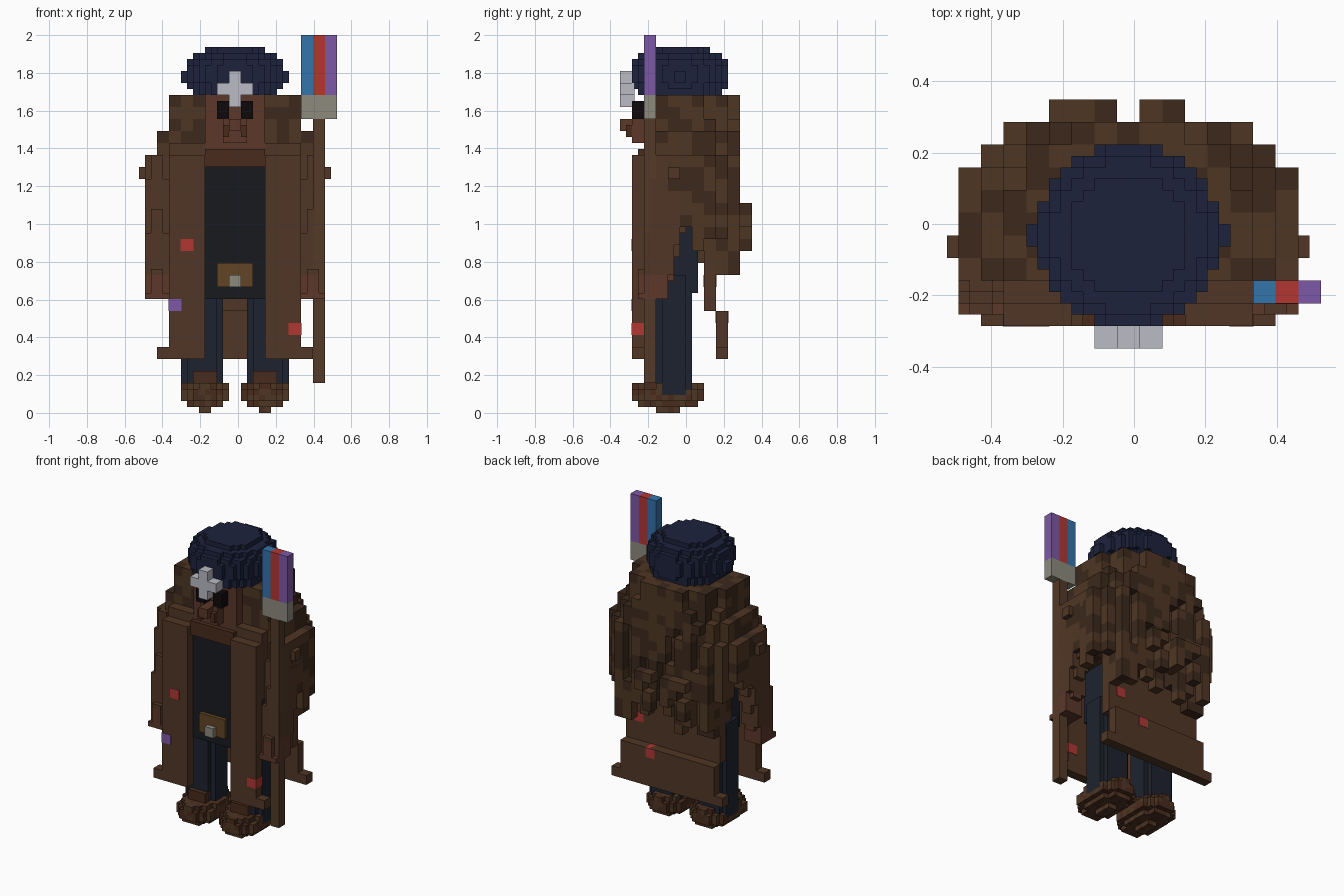
import bpy, bmesh, random
from mathutils import Vector

if "Cube" in bpy.data.objects:
    bpy.data.objects.remove(bpy.data.objects["Cube"])

random.seed(4)
S = 2 / 31.5  # one block


def place(u, v, k):
    """Block grid coordinates to model space."""
    return Vector(((u - 0.25) * S, (v - 0.5) * S, (k + 0.5) * S))


def material(name, r, g, b):
    m = bpy.data.materials.new(name)
    m.diffuse_color = [(c / 255) ** 2.2 for c in (r, g, b)] + [1]
    m.use_nodes = True
    m.node_tree.nodes["Principled BSDF"].inputs["Base Color"].default_value = m.diffuse_color
    return m


COAT = material("coat_brown", 82, 57, 42)
HAIR = material("hair_dark", 62, 45, 34)
HAIR2 = material("hair_light", 80, 57, 40)
SKIN = material("skin", 92, 58, 46)
BOOT = material("boot_brown", 74, 47, 34)
NAVY = material("navy", 34, 39, 62)
SHIRT = material("shirt_black", 31, 32, 36)
TROUSER = material("trouser_slate", 35, 39, 50)
WOOD = material("wood", 84, 60, 44)
DARK = material("eye_black", 22, 18, 20)
SILVER = material("silver", 185, 185, 195)
STONE = material("stone", 140, 138, 125)
BRASS = material("brass", 98, 70, 42)
RED = material("red", 175, 58, 54)
BLUE = material("blue", 55, 115, 170)
PURPLE = material("purple", 125, 88, 165)

FACES = {  # neighbour direction -> corners of that cube side
    (1, 0, 0): ((1, 0, 0), (1, 1, 0), (1, 1, 1), (1, 0, 1)),
    (-1, 0, 0): ((0, 0, 0), (0, 0, 1), (0, 1, 1), (0, 1, 0)),
    (0, 1, 0): ((0, 1, 0), (0, 1, 1), (1, 1, 1), (1, 1, 0)),
    (0, -1, 0): ((0, 0, 0), (1, 0, 0), (1, 0, 1), (0, 0, 1)),
    (0, 0, 1): ((0, 0, 1), (1, 0, 1), (1, 1, 1), (0, 1, 1)),
    (0, 0, -1): ((0, 0, 0), (0, 1, 0), (1, 1, 0), (1, 0, 0)),
}


def voxels(name, inside, lo, count, step, mats):
    """Fill a block region where inside(centre) holds, keeping outer faces only."""
    cells = set()
    for i in range(count[0]):
        for j in range(count[1]):
            for n in range(count[2]):
                c = [lo[a] + (q + 0.5) * step for a, q in enumerate((i, j, n))]
                if inside(*c):
                    cells.add((i, j, n))
    bm = bmesh.new()
    for cell in sorted(cells):
        shade = random.randrange(len(mats))
        for d, corners in FACES.items():
            if tuple(a + b for a, b in zip(cell, d)) in cells:
                continue
            f = bm.faces.new([bm.verts.new(place(*[
                lo[a] + (cell[a] + c[a]) * step for a in range(3)])) for c in corners])
            f.material_index = shade
    bmesh.ops.remove_doubles(bm, verts=bm.verts, dist=1e-4)
    me = bpy.data.meshes.new(name)
    bm.to_mesh(me)
    bm.free()
    for m in mats:
        me.materials.append(m)
    bpy.context.collection.objects.link(bpy.data.objects.new(name, me))


def box(name, u, v, k, mat):
    a, b = place(u[0], v[0], k[0]), place(u[1], v[1], k[1])
    bpy.ops.mesh.primitive_cube_add(size=1, location=(a + b) / 2)
    o = bpy.context.object
    o.name = name
    o.scale = b - a
    o.data.materials.append(mat)


def pair(name, u, v, k, mat):
    box("left_" + name, u, v, k, mat)
    box("right_" + name, (-u[1], -u[0]), v, k, mat)


# beret: rounded layers of half blocks, with a small side bump
LAYERS = [3.75, 3.85, 4.05, 4.05, 4.05, 3.9, 3.35, 2.6]


def in_hat(u, v, k):
    r = LAYERS[int((k - 26) * 2)]
    bump = abs(v) < 0.6 and 27 < k < 28 and abs(u) < 4.5
    return u * u + v * v < r * r or bump


voxels("beret", in_hat, (-4.5, -4.5, 26), (18, 18, 8), 0.5, [NAVY])
box("badge_upright", (-0.5, 0.5), (-5, -3.8), (25, 28), SILVER)
pair("badge_arm", (0.5, 1.5), (-5, -3.8), (26, 27), SILVER)

# head and face
box("head", (-2.5, 2.5), (-3, 2), (21, 26), SKIN)
pair("eye", (0.5, 1.5), (-4, -3), (24, 25.5), DARK)
box("muzzle", (-1, 1), (-4, -3), (22, 24), SKIN)
box("nose", (-0.5, 0.5), (-5, -4), (23, 24), SKIN)
pair("moustache", (0.5, 1), (-4.5, -4), (22.5, 23.5), BOOT)
box("collar", (-2.5, 2.5), (-3.5, 2), (20, 21.5), BOOT)

# long hair: rounded around the head, ragged strands hanging behind
strand_end = {(u, v): random.choice((11, 12, 13, 14, 15))
              for u in range(-8, 9) for v in range(-3, 7)}
gap = {(u, k): random.random() < 0.25 for u in range(-8, 9) for k in range(0, 10)}


def in_hair(u, v, k):
    col, row = round(u), int(v // 1)
    width = 5.5 if k > 23 else 6.5 if k > 21 else 7.5
    if abs(u) > width or k < strand_end[col, row] + (2 if abs(u) > 5 else 0):
        return False
    if v < (-2 if k > 22 else -2 + (22 - k) * 0.35):
        return False
    if v > 5:
        return 13 < k < 17 and col in (-3, -2, -1, 1, 2) and (k + col) % 4 > 1
    power = 2.0 if k > 24 else 2.6  # rounder crown
    if v > 0 and (abs(u) / width) ** power + (v / 5.2) ** power > (1.0 if k > 23 else 1.12):
        return False
    if v > 4 and k < 22 and gap[col, int(k // 3)]:
        return False
    return abs(u) > 2.5 or v > 1


voxels("hair", in_hair, (-7.5, -2, 11), (15, 8, 15), 1, [HAIR, HAIR2])

# torso, belt
box("shirt", (-2.5, 2.5), (-3.1, 1), (9, 20), SHIRT)
box("hips", (-4, 4), (-2.5, 1.5), (9.5, 15), TROUSER)
box("buckle", (-1.5, 1.5), (-3.5, -3), (10, 12), BRASS)
box("buckle_stud", (-0.5, 0.5), (-4, -3.4), (10, 11), STONE)
pair("boot_cuff", (1.5, 3.5), (-2.5, 0.5), (1.5, 3), BOOT)

# legs, boots and arms: rounded half-block columns
for side, s in (("left", 1), ("right", -1)):
    def in_leg(u, v, k, s=s):
        return (abs(u * s - 2.75) / 1.75) ** 3 + (abs(v + 0.5) / 1.5) ** 3 < 1.0

    def in_boot(u, v, k, s=s):
        r = 0.3 if k < 0 else 0.85 if k < 0.5 else 1.07 if k < 1.5 else 0.95
        return ((u * s - 2.5) / 2) ** 2 + ((v + 1) / 3) ** 2 < r * r

    def in_arm(u, v, k, s=s):
        t = (k - 9) / 12  # leans forward from shoulder to hand
        return ((abs(u * s - 6.5) / 1.05) ** 3
                + (abs(v + 2.3 - 2.1 * t) / (1.2 + 0.9 * t)) ** 3 < 1.0)

    c = s * 2.5
    voxels(side + "_leg", in_leg, (c - 2.5, -2.5, 1), (10, 8, 20), 0.5, [TROUSER])
    voxels(side + "_boot", in_boot, (c - 2, -4, -0.5), (8, 12, 5), 0.5, [BOOT, HAIR2])
    voxels(side + "_hand", in_arm, (s * 6.5 - 1.5, -4, 9), (6, 14, 4), 0.5, [SKIN])
    voxels(side + "_sleeve", in_arm, (s * 6.5 - 1.5, -4, 11), (6, 14, 20), 0.5, [COAT])
pair("shoulder_stud", (7.4, 8), (-1, 0), (19, 20), COAT)

# long open coat
pair("coat_front", (2.5, 5.5), (-4, -3), (4, 21), COAT)
pair("coat_front_hem", (5.5, 6.5), (-4, -3), (4, 5), COAT)
pair("coat_side", (2.5, 5.5), (-3, 2), (15, 21), COAT)
pair("coat_shoulder", (2.5, 5.5), (-3, 2), (21, 22), COAT)
box("coat_back", (-5.5, 5.5), (2, 3), (8, 20), COAT)
box("coat_tail", (-5.5, 5.5), (3, 4), (4, 8), COAT)
pair("coat_tail_hem", (5.5, 6.5), (3, 4), (4, 5), COAT)

# coloured patches sewn on the coat
E = 0.03
for name, u, v, k, mat in (
        ("chest_patch", -4.5, -4, 13, RED), ("hip_patch", -5.5, -4, 8, PURPLE),
        ("hem_patch", 4.5, -4, 6, RED), ("tail_patch", 1.5, 3, 7, RED),
        ("back_patch", 3.5, 2, 10, RED)):
    box(name, (u - E, u + 1 + E), (v - E, v + 1 + E), (k, k + 1), mat)

# staff with striped banner head
box("staff", (6.5, 7.5), (-3.02, -2), (2, 24), WOOD)
box("staff_socket", (5.5, 8.5), (-3, -2), (24, 26), STONE)
for i, (name, mat) in enumerate((("blue", BLUE), ("red", RED), ("purple", PURPLE))):
    box(name + "_stripe", (5.5 + i, 6.5 + i), (-3, -2), (26, 31), mat)
